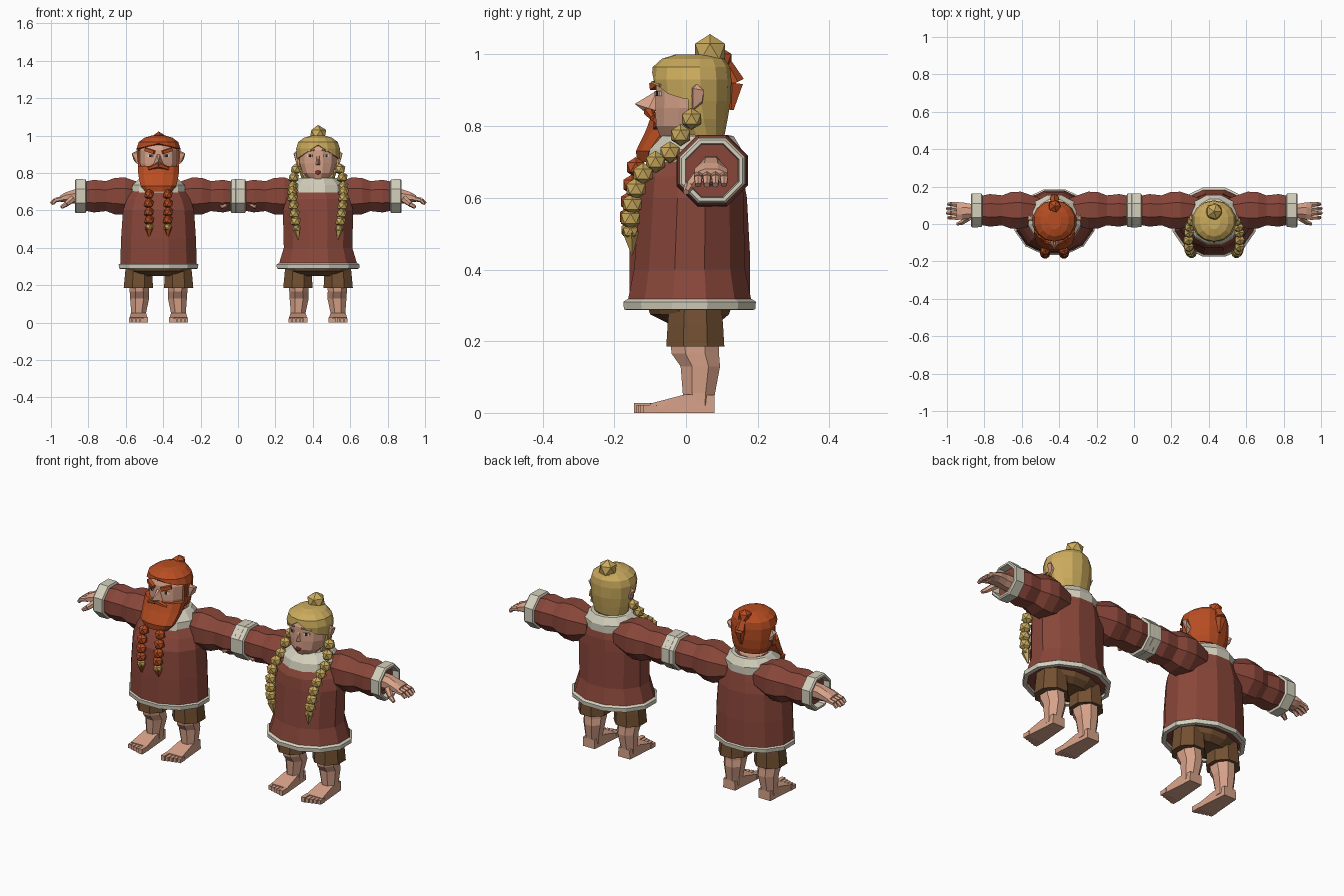
import bpy, bmesh, math
from mathutils import Vector, Matrix


def material(name, rgb):
    m = bpy.data.materials.new(name)
    m.diffuse_color = (*rgb, 1)
    return m


RED = material("tunic red", (0.25, 0.062, 0.042))
TRIM = material("wool trim", (0.66, 0.63, 0.51))
SKIN = material("skin", (0.68, 0.36, 0.25))
ORANGE = material("orange hair", (0.48, 0.075, 0.016))
BLONDE = material("blonde hair", (0.60, 0.41, 0.11))
BROWN = material("trouser brown", (0.17, 0.08, 0.032))
LIP = material("lip red", (0.22, 0.035, 0.03))
WHITE = material("eye white", (0.75, 0.72, 0.66))
DARK = material("eye brown", (0.06, 0.025, 0.012))


def loft(bm, rings, n=8, axis="z", caps=True):
    """Skin rings of (t, u, v, ru, rv) along an axis; ru and rv reach the flats."""
    loops, k = [], 1 / math.cos(math.pi / n)
    for t, u, v, ru, rv in rings:
        loop = []
        for i in range(n):
            a = 2 * math.pi * (i + 0.5) / n
            p, q = u + ru * k * math.cos(a), v + rv * k * math.sin(a)
            loop.append(bm.verts.new((p, q, t) if axis == "z" else (t, p, q)))
        loops.append(loop)
    for a, b in zip(loops, loops[1:]):
        for i in range(n):
            j = (i + 1) % n
            bm.faces.new((a[i], a[j], b[j], b[i]))
    if caps:
        bm.faces.new(loops[0])
        bm.faces.new(loops[-1])


def hull(bm, pts):
    verts = [bm.verts.new(p) for p in pts]
    bmesh.ops.convex_hull(bm, input=verts)


def rod(bm, p, q, r1, r2, n=6):
    p, q = Vector(p), Vector(q)
    d = q - p
    mat = Matrix.Translation((p + q) / 2) @ d.to_track_quat("Z", "Y").to_matrix().to_4x4()
    bmesh.ops.create_cone(bm, cap_ends=True, segments=n, radius1=r1, radius2=r2,
                          depth=d.length, matrix=mat)


def ball(bm, p, r):
    bmesh.ops.create_icosphere(bm, subdivisions=1, radius=r, matrix=Matrix.Translation(p))


def box(bm, c, size, rot=None):
    m = Matrix.Translation(c) @ (rot or Matrix()) @ Matrix.Diagonal((*size, 1))
    bmesh.ops.create_cube(bm, size=1, matrix=m)


def finish(name, bm, mat, x):
    bmesh.ops.recalc_face_normals(bm, faces=bm.faces)
    me = bpy.data.meshes.new(name)
    bm.to_mesh(me)
    bm.free()
    me.materials.append(mat)
    ob = bpy.data.objects.new(name, me)
    ob.location.x = x
    bpy.context.collection.objects.link(ob)
    return ob


def figure(who, x, male):
    hair_mat = ORANGE if male else BLONDE

    def part(name, mat, build):
        bm = bmesh.new()
        build(bm)
        return finish(f"{who}_{name}", bm, mat, x)

    def both(fn):
        return lambda bm: [fn(bm, s) for s in (-1, 1)]

    # Tunic body, flared at the bottom on the woman
    if male:
        lower = [(0.30, 0, 0.01, 0.205, 0.168), (0.45, 0, 0.01, 0.20, 0.168),
                 (0.60, 0, 0.01, 0.19, 0.16)]
        hx, hy = 0.213, 0.175
    else:
        lower = [(0.30, 0, 0.01, 0.213, 0.175), (0.40, 0, 0.01, 0.183, 0.155),
                 (0.60, 0, 0.015, 0.188, 0.145)]
        hx, hy = 0.222, 0.185
    upper = [(0.66, 0, 0.017, 0.17, 0.142), (0.71, 0, 0.025, 0.138, 0.125),
             (0.76, 0, 0.03, 0.09, 0.09)]
    part("tunic", RED, lambda bm: loft(bm, lower + upper, 12))

    # Hem and collar trim
    hem = [(z, 0, 0.01, hx - d, hy - d) for z, d in
           ((0.318, 0.012), (0.31, 0), (0.288, 0.002), (0.287, 0.022), (0.31, 0.026))]
    part("hem", TRIM, lambda bm: loft(bm, hem, 12, caps=False))
    collar = [(0.695, 0, 0.022, 0.142, 0.132), (0.735, 0, 0.027, 0.14, 0.128),
              (0.772, 0, 0.033, 0.10, 0.10), (0.775, 0, 0.033, 0.085, 0.085),
              (0.75, 0, 0.033, 0.07, 0.07)]
    part("collar", TRIM, lambda bm: loft(bm, collar, 12, caps=False))

    # Sleeves and cuffs
    sleeve = [(0.08, 0.065), (0.18, 0.1), (0.235, 0.097), (0.28, 0.08),
              (0.345, 0.087), (0.39, 0.078), (0.41, 0.074)]
    part("sleeves", RED, both(lambda bm, s: loft(
        bm, [(s * t, 0.073, 0.676, r, r) for t, r in sleeve], 8, "x")))
    cuff = [(0.384, 0.076), (0.39, 0.09), (0.44, 0.091), (0.447, 0.085),
            (0.447, 0.075), (0.405, 0.072)]
    part("cuffs", TRIM, both(lambda bm, s: loft(
        bm, [(s * t, 0.073, 0.676, r, r) for t, r in cuff], 8, "x", False)))

    # Hands with four fingers and a thumb
    def hand(bm, s):
        palm = [(0.40, 0.07, 0.675, 0.035, 0.042), (0.45, 0.07, 0.674, 0.038, 0.038),
                (0.495, 0.07, 0.67, 0.046, 0.027), (0.525, 0.07, 0.662, 0.046, 0.018)]
        loft(bm, [(s * t, *r) for t, *r in palm], 8, "x")
        for i in range(4):
            y, tip = 0.034 + 0.024 * i, 0.567 + (0.008 if i in (1, 2) else 0)
            rod(bm, (s * 0.515, y, 0.662), (s * 0.55, y, 0.655), 0.0135, 0.0125)
            rod(bm, (s * 0.55, y, 0.655), (s * tip, y, 0.636), 0.0125, 0.009)
        rod(bm, (s * 0.46, 0.035, 0.66), (s * 0.495, 0.008, 0.632), 0.02, 0.014)
        rod(bm, (s * 0.495, 0.008, 0.632), (s * 0.52, 0, 0.616), 0.014, 0.009)
    part("hands", SKIN, both(hand))

    # Trousers: hips and two short legs
    def trousers(bm):
        loft(bm, [(0.25, 0, 0.02, 0.11, 0.07), (0.275, 0, 0.01, 0.16, 0.11),
                  (0.32, 0, 0.01, 0.175, 0.125)], 12)
        for s in (-1, 1):
            loft(bm, [(0.185, s * 0.108, 0.026, 0.078, 0.081),
                      (0.25, s * 0.106, 0.026, 0.074, 0.077),
                      (0.31, s * 0.104, 0.026, 0.07, 0.072)])
    part("trousers", BROWN, trousers)

    # Bare legs, feet and toes
    def leg(bm, s):
        loft(bm, [(0.20, s * 0.103, 0.024, 0.052, 0.068), (0.165, s * 0.103, 0.026, 0.051, 0.066),
                  (0.13, s * 0.101, 0.04, 0.051, 0.055), (0.055, s * 0.106, 0.036, 0.04, 0.045),
                  (0.02, s * 0.106, 0.036, 0.04, 0.04)])
        hull(bm, [(s * 0.107 + w * k, y, z) for w, y, z in
                  ((0.036, 0.08, 0), (0.034, 0.08, 0.05), (0.04, 0, 0.052),
                   (0.048, -0.10, 0.026), (0.05, -0.10, 0)) for k in (-1, 1)])
        for i in range(5):
            big = i == 0
            box(bm, (s * (0.068 + 0.0205 * i), -0.117 + 0.004 * i, 0.0135 if big else 0.011),
                (0.022 if big else 0.017, 0.055 - 0.004 * i, 0.027 if big else 0.022))
    part("legs", SKIN, both(leg))

    # Head, neck, nose and ears
    def head(bm):
        loft(bm, [(0.70, 0, 0.035, 0.06, 0.06), (0.765, 0, 0.03, 0.065, 0.065),
                  (0.767, 0, -0.01, 0.05, 0.06), (0.80, 0, 0, 0.083, 0.084),
                  (0.85, 0, 0.005, 0.098, 0.09), (0.92, 0, 0.01, 0.1, 0.094),
                  (0.97, 0, 0.015, 0.08, 0.08)], 12)
        w, tip = (0.03, -0.143) if male else (0.014, -0.105)
        hull(bm, [(0.008, -0.08, 0.90), (-0.008, -0.08, 0.90), (0, tip, 0.862 if male else 0.85),
                  (w, -0.08, 0.842), (-w, -0.08, 0.842), (0, tip + 0.025, 0.842)])
        e = 0.142 if male else 0.13
        for s in (-1, 1):
            hull(bm, [(s * a, y, z) for a, y, z in
                      ((0.09, 0.01, 0.85), (0.09, 0.045, 0.85), (0.115, 0.02, 0.848),
                       (e, 0.02, 0.905), (e, 0.05, 0.90), (e - 0.008, 0.045, 0.87),
                       (0.09, 0.01, 0.91), (0.115, 0.03, 0.918))])
    part("head", SKIN, head)

    # Eyes, brows and mouth
    def face_plate(cx, cz, size, y):
        return both(lambda bm, s: box(bm, (s * cx, y, cz), size, Matrix.Rotation(s * 0.46, 4, "Z")))
    part("eye_whites", WHITE, face_plate(0.044, 0.891, (0.03, 0.008, 0.014), -0.077))
    part("irises", DARK, face_plate(0.043, 0.891, (0.012, 0.008, 0.014), -0.0795))
    th, tilt = (0.018, 0.3) if male else (0.006, -0.15)
    part("brows", hair_mat, both(lambda bm, s: box(
        bm, (s * 0.046, -0.082, 0.918), (0.055, 0.018 if male else 0.008, th),
        Matrix.Rotation(s * 0.46, 4, "Z") @ Matrix.Rotation(-s * tilt, 4, "Y"))))
    if not male:
        part("lips", LIP, lambda bm: hull(bm, [
            (-0.022, -0.08, 0.804), (0.022, -0.08, 0.804), (-0.008, -0.09, 0.815),
            (0.008, -0.09, 0.815), (0, -0.092, 0.79), (0, -0.075, 0.79)]))

    # Hair cap with the face opening cut away
    peak, slope, back = (0.958, 0.25, 0.0) if male else (0.95, 0.65, 0.005)

    def hair(bm):
        low = 0.79 if male else 0.77
        loft(bm, [(low, 0, 0.045, 0.088, 0.06), (0.82, 0, 0.03, 0.104, 0.084),
                  (0.87, 0, 0.018, 0.113, 0.104), (0.93, 0, 0.015, 0.117, 0.109),
                  (0.965, 0, 0.015, 0.106, 0.105), (0.988, 0, 0.02, 0.075, 0.085),
                  (1.0, 0, 0.022, 0.035, 0.05)], 14)
        bm.faces.ensure_lookup_table()
        for co, no in (((0, 0, peak), (slope, 0, 1)), ((0, 0, peak), (-slope, 0, 1)),
                       ((0, back, 0), (0, 1, 0)), ((0, 0, 0), (1, 0, 0))):
            geom = bm.verts[:] + bm.edges[:] + bm.faces[:]
            bmesh.ops.bisect_plane(bm, geom=geom, plane_co=co, plane_no=no)

        def opening(f):
            c = f.calc_center_median()
            return c.z < low + 0.001 or (c.y < back and c.z < peak - slope * abs(c.x))
        bmesh.ops.delete(bm, geom=[f for f in bm.faces if opening(f)], context="FACES")
    cap = part("hair", hair_mat, hair)
    sol = cap.modifiers.new("thickness", "SOLIDIFY")
    sol.thickness, sol.offset = 0.01, -1

    if male:
        # Topknot with a short hanging tail
        def topknot(bm):
            ball(bm, (0, 0.095, 0.985), 0.037)
            rod(bm, (0, 0.11, 0.975), (0, 0.137, 0.92), 0.018, 0.027, 5)
            rod(bm, (0, 0.137, 0.92), (0, 0.128, 0.845), 0.027, 0.006, 5)
        part("topknot", ORANGE, topknot)

        # Beard, moustache and sideburns
        def beard(bm):
            loft(bm, [(0.70, 0, -0.10, 0.07, 0.035), (0.73, 0, -0.09, 0.096, 0.05),
                      (0.79, 0, -0.045, 0.108, 0.066), (0.838, 0, -0.02, 0.11, 0.074)], 12)
            for s in (-1, 1):
                rod(bm, (0, -0.102, 0.842), (s * 0.055, -0.092, 0.822), 0.017, 0.008)
                box(bm, (s * 0.103, 0.0, 0.87), (0.014, 0.03, 0.1))
        part("beard", ORANGE, beard)
        path = [(0.05, -0.14, 0.685), (0.052, -0.15, 0.637), (0.052, -0.157, 0.59),
                (0.05, -0.16, 0.547)]
        tie, end, r = (0.05, -0.16, 0.51), (0.05, -0.152, 0.45), 0.029
    else:
        part("bun", BLONDE, lambda bm: ball(bm, (0, 0.067, 1.008), 0.049))
        path = [(0.118, 0.015, 0.82), (0.13, -0.015, 0.775), (0.135, -0.045, 0.727),
                (0.137, -0.085, 0.70), (0.136, -0.12, 0.667), (0.131, -0.14, 0.625),
                (0.126, -0.15, 0.582), (0.12, -0.155, 0.542)]
        tie, end, r = (0.114, -0.155, 0.505), (0.105, -0.15, 0.44), 0.031

    # Braids: strings of faceted beads, a tie and a pointed tip
    def braid(bm, s):
        for p in path:
            ball(bm, (s * p[0], p[1], p[2]), r)
        rod(bm, (s * tie[0], tie[1], tie[2]), (s * end[0], end[1], end[2]), 0.024, 0.002, 5)
    part("braids", hair_mat, both(braid))
    part("braid_ties", BLONDE, both(lambda bm, s: ball(bm, (s * tie[0], tie[1], tie[2]), 0.024)))


figure("man", -0.425, True)
figure("woman", 0.428, False)
